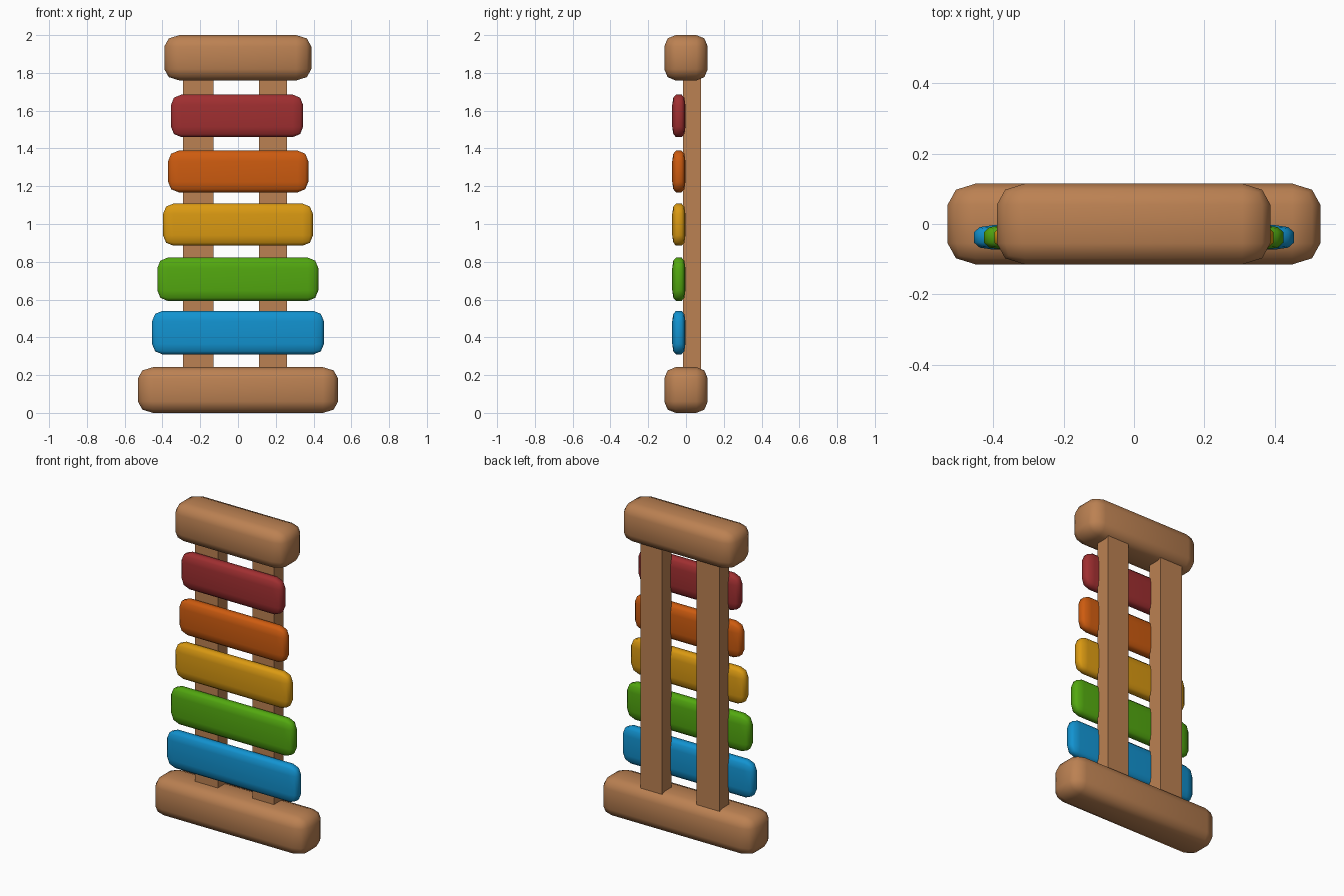
import bpy, bmesh, math

if "Cube" in bpy.data.objects:
    bpy.data.objects.remove(bpy.data.objects["Cube"])


def material(name, rgb):
    m = bpy.data.materials.new(name)
    m.diffuse_color = (*rgb, 1)
    m.use_nodes = True
    m.node_tree.nodes["Principled BSDF"].inputs["Base Color"].default_value = m.diffuse_color
    return m


wood = material("wood", (0.50, 0.22, 0.085))


def block(name, xs, ys, zs, mat, radii=None):
    """Box between the given limits; radii gives the rounding along each axis."""
    bm = bmesh.new()
    bmesh.ops.create_cube(bm, size=2)
    if radii:
        bmesh.ops.bevel(bm, geom=bm.edges[:], offset=0.5, segments=2,
                        profile=0.5, affect='EDGES')
    for v in bm.verts:
        for i, (lo, hi) in enumerate((xs, ys, zs)):
            half, c = (hi - lo) / 2, v.co[i]
            size = half * abs(c)
            if radii:
                size = half - radii[i] * (1 - abs(c)) / 0.5
            v.co[i] = (lo + hi) / 2 + math.copysign(size, c)
    bmesh.ops.recalc_face_normals(bm, faces=bm.faces[:])
    me = bpy.data.meshes.new(name)
    bm.to_mesh(me)
    bm.free()
    me.materials.append(mat)
    ob = bpy.data.objects.new(name, me)
    bpy.context.collection.objects.link(ob)
    if radii:
        me.shade_smooth()
    return ob


# Heavy end blocks
block("base_block", (-0.53, 0.53), (-0.115, 0.115), (0, 0.242), wood, (0.08, 0.06, 0.06))
block("top_block", (-0.39, 0.388), (-0.115, 0.115), (1.76, 2.0), wood, (0.08, 0.06, 0.06))

# Two uprights joining them
block("left_post", (-0.29, -0.13), (-0.015, 0.08), (0.2, 1.8), wood)
block("right_post", (0.11, 0.26), (-0.015, 0.08), (0.2, 1.8), wood)

# Coloured bars, widening towards the base
bars = [
    ("blue", (0.006, 0.29, 0.63), -0.455, 0.455, 0.31, 0.54),
    ("green", (0.085, 0.39, 0.005), -0.427, 0.425, 0.593, 0.822),
    ("yellow", (0.70, 0.32, 0.006), -0.397, 0.397, 0.885, 1.108),
    ("orange", (0.61, 0.105, 0.005), -0.37, 0.372, 1.168, 1.388),
    ("red", (0.35, 0.028, 0.03), -0.355, 0.345, 1.46, 1.685),
]
for name, rgb, x0, x1, z0, z1 in bars:
    block(name + "_bar", (x0, x1), (-0.073, -0.003), (z0, z1),
          material(name, rgb), (0.055, 0.02, 0.055))
